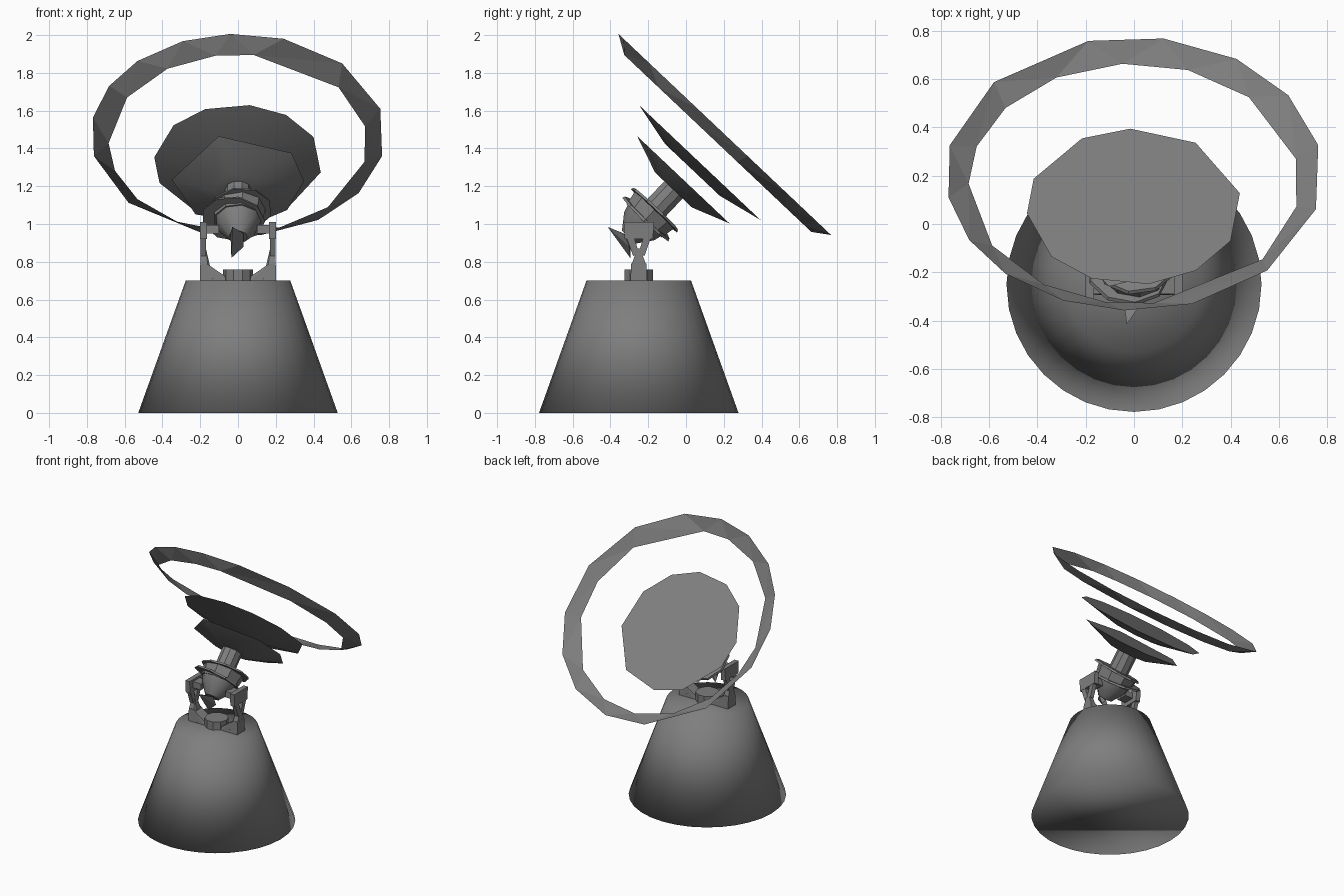
import bpy, bmesh, math
from mathutils import Matrix, Vector

cube = bpy.data.objects.get("Cube")
if cube:
    bpy.data.objects.remove(cube, do_unlink=True)

grey = bpy.data.materials.new("plain grey")
grey.use_nodes = True
COLOR = (0.21, 0.21, 0.21, 1)
grey.diffuse_color = COLOR
grey.node_tree.nodes["Principled BSDF"].inputs["Base Color"].default_value = COLOR

# Tilted axis shared by the dish assembly; local z points out of the dishes
AXIS = Matrix.Translation((0, -0.015, 1.235)) @ Matrix.Rotation(math.radians(-43.4), 4, 'X')
BASE_Y = -0.25


def finish(name, bm, matrix=None, smooth=30):
    bmesh.ops.recalc_face_normals(bm, faces=bm.faces)
    mesh = bpy.data.meshes.new(name)
    bm.to_mesh(mesh)
    bm.free()
    mesh.materials.append(grey)
    obj = bpy.data.objects.new(name, mesh)
    bpy.context.collection.objects.link(obj)
    if matrix:
        mesh.transform(matrix)
    bpy.ops.object.select_all(action='DESELECT')
    obj.select_set(True)
    bpy.context.view_layer.objects.active = obj
    if smooth >= 180:
        bpy.ops.object.shade_smooth()
    elif smooth:
        bpy.ops.object.shade_smooth_by_angle(angle=math.radians(smooth))
    return obj


def ring(bm, angles, radius, z):
    return [bm.verts.new((radius * math.cos(math.radians(a)),
                          radius * math.sin(math.radians(a)), z)) for a in angles]


def even(count, start=0):
    return [start + 360 * i / count for i in range(count)]


def zip_rings(bm, a, b, angles_a, angles_b):
    """Triangulate between two rings with different corner angles."""
    ea, eb = angles_a + [angles_a[0] + 360], angles_b + [angles_b[0] + 360]
    i = j = 0
    while i < len(a) or j < len(b):
        va, vb = a[i % len(a)], b[j % len(b)]
        if j == len(b) or (i < len(a) and ea[i + 1] <= eb[j + 1]):
            bm.faces.new((va, a[(i + 1) % len(a)], vb))
            i += 1
        else:
            bm.faces.new((va, b[(j + 1) % len(b)], vb))
            j += 1


def lathe(name, profile, count, matrix, smooth=30, start=0):
    """Closed turned part from (radius, z) pairs."""
    bm = bmesh.new()
    rings = [ring(bm, even(count, start), r, z) for r, z in profile]
    for lo, hi in zip(rings, rings[1:]):
        for i in range(count):
            k = (i + 1) % count
            bm.faces.new((lo[i], lo[k], hi[k], hi[i]))
    bm.faces.new(rings[0])
    bm.faces.new(rings[-1])
    return finish(name, bm, matrix, smooth)


def dish(name, angles, radius, z, low_radius, depth):
    """Faceted bowl with an uneven rim and a flat top."""
    bm = bmesh.new()
    rim = ring(bm, angles, radius, z)
    low = ring(bm, angles, low_radius, z - depth)
    zip_rings(bm, rim, low, angles, angles)
    bm.faces.new(rim)
    bm.faces.new(low)
    return finish(name, bm, AXIS, 40)


def hull(name, points, smooth=0):
    bm = bmesh.new()
    for p in points:
        bm.verts.new(p)
    bmesh.ops.convex_hull(bm, input=bm.verts)
    return finish(name, bm, None, smooth)


def section(x0, x1, half_y, z):
    return [(x, BASE_Y + y, z) for x in (x0, x1) for y in (-half_y, half_y)]


# Pedestal, softly shaded over its caps
stand = Matrix.Translation((0, BASE_Y, 0))
lathe("pedestal", [(0.528, 0), (0.277, 0.7)], 32, stand, 180)
lathe("pivot_cap", [(0.08, 0.69), (0.08, 0.76)], 10, stand)

# Outer hoop: a flared band with uneven corners
outer = [-170, -151, -133, -112, -93, -72, -45, -15, 12, 35, 57, 81, 104, 138, 168]
inner = [-180, -149, -123, -100, -83, -39, -11, 12, 46, 71, 94, 118, 141, 162]
bm = bmesh.new()
zip_rings(bm, ring(bm, outer, 0.78, 0.325), ring(bm, inner, 0.685, 0.265), outer, inner)
finish("outer_hoop", bm, AXIS, 0)

# Two stacked dishes
dish("large_dish", [-175, -140, -113, -82, -55, -26, 10, 55, 92, 119, 159],
     0.445, 0.126, 0.2, 0.055)
dish("small_dish", [-180, -107, -36, 2, 42, 75, 130], 0.35, 0, 0.14, 0.075)

# Neck, collar plates and hub
lathe("neck", [(0.07, -0.25), (0.07, -0.06)], 10, AXIS)
lathe("collar", [(0.13, -0.3), (0.145, -0.22)], 9, AXIS)
for i, z in enumerate((-0.29, -0.225)):
    tilt = Matrix.Rotation(math.radians(5 - 8 * i), 4, 'Y')
    lathe(f"collar_plate_{i + 1}", [(0.17, z), (0.165, z + 0.014)], 9, AXIS @ tilt, 30, 18 * i)
lathe("hub", [(0.05, -0.42), (0.11, -0.34), (0.125, -0.29)], 9, AXIS, 40)

# Pointed spur on the front of the hub
hull("front_spur", [(-0.03, -0.415, 0.985), (0.03, -0.33, 0.95), (-0.04, -0.34, 0.95),
                    (0.03, -0.3, 0.88), (-0.035, -0.295, 0.82), (0, -0.29, 0.91)])

# Forked arms on both sides
for side, s in (("left", 1), ("right", -1)):
    hull(side + "_arm_head", section(s * 0.165, s * 0.2, 0.075, 0.92)
         + section(s * 0.165, s * 0.2, 0.08, 1.01))
    hull(side + "_arm_bar", section(s * 0.1, s * 0.18, 0.04, 0.95)
         + section(s * 0.1, s * 0.2, 0.04, 0.995))
    for end, d in (("front", -1), ("back", 1)):
        strut = [(s * x, BASE_Y + d * y, z) for x in (0.17, 0.198)
                 for y, z in ((0.065, 0.93), (0.025, 0.93), (0.0, 0.85), (0.03, 0.83))]
        hull(f"{side}_{end}_strut", strut)
    hull(side + "_arm_shin", section(s * 0.17, s * 0.195, 0.008, 0.87)
         + section(s * 0.16, s * 0.2, 0.04, 0.78) + section(s * 0.13, s * 0.2, 0.045, 0.7))
    hull(side + "_arm_foot", section(s * 0.165, s * 0.2, 0.04, 0.79)
         + section(s * 0.06, s * 0.19, 0.045, 0.69) + section(s * 0.07, s * 0.1, 0.04, 0.725))
